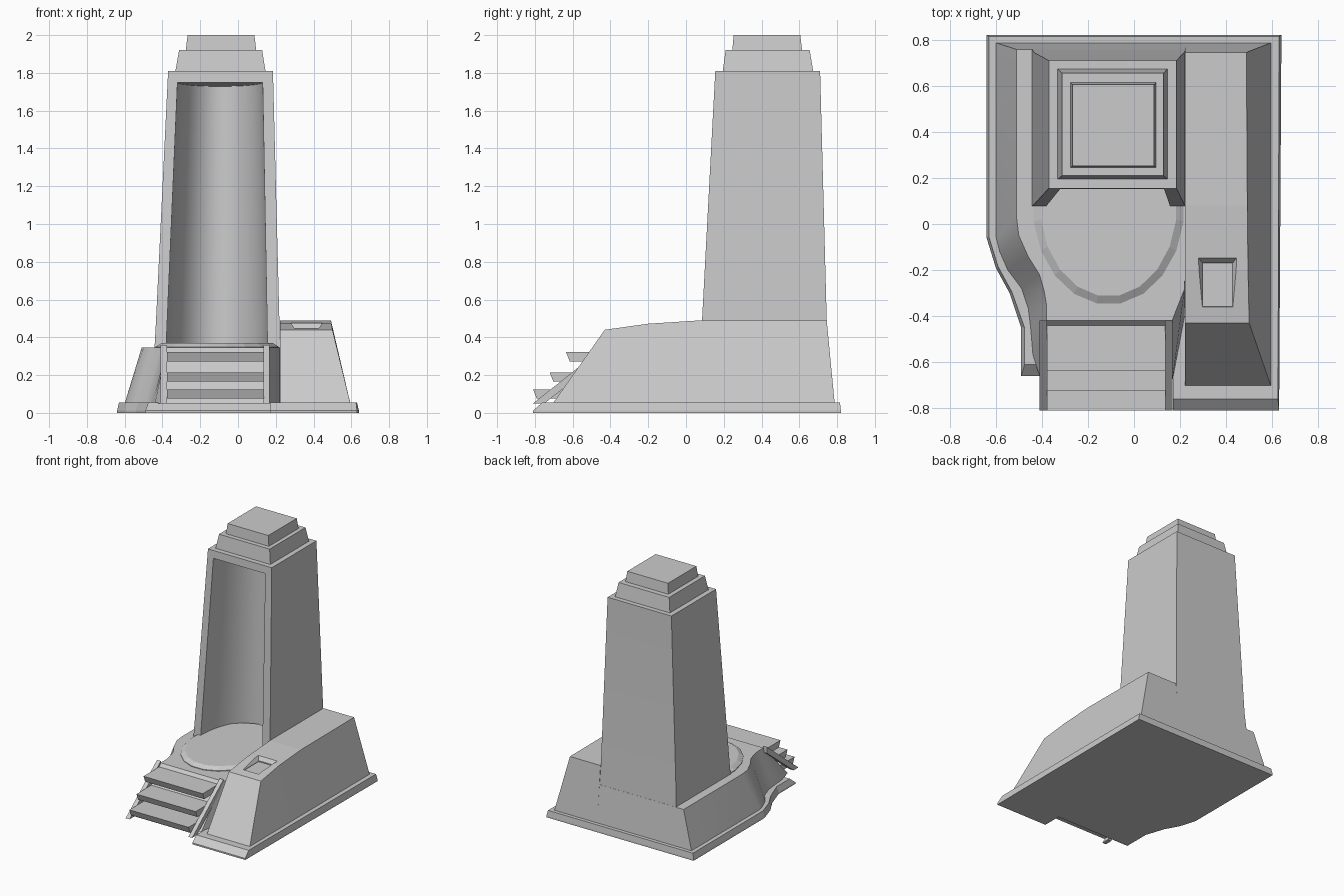
import bpy
from math import cos, sin, radians, pi

if "Cube" in bpy.data.objects:
    bpy.data.objects.remove(bpy.data.objects["Cube"])


def loft(name, rings):
    """Skin matching closed rings of points and cap both ends."""
    n = len(rings[0])
    verts = [p for r in rings for p in r]
    faces = [(a * n + i, a * n + (i + 1) % n, (a + 1) * n + (i + 1) % n, (a + 1) * n + i)
             for a in range(len(rings) - 1) for i in range(n)]
    faces += [tuple(reversed(range(n))), tuple(range(len(verts) - n, len(verts)))]
    mesh = bpy.data.meshes.new(name)
    mesh.from_pydata(verts, [], faces)
    ob = bpy.data.objects.new(name, mesh)
    bpy.context.collection.objects.link(ob)
    activate(ob)
    bpy.ops.object.mode_set(mode='EDIT')
    bpy.ops.mesh.select_all(action='SELECT')
    bpy.ops.mesh.normals_make_consistent(inside=False)
    bpy.ops.object.mode_set(mode='OBJECT')
    return ob


def activate(ob):
    bpy.ops.object.select_all(action='DESELECT')
    ob.select_set(True)
    bpy.context.view_layer.objects.active = ob


def smooth(ob):
    activate(ob)
    bpy.ops.object.shade_smooth_by_angle(angle=radians(30))


def rect(x0, x1, y0, y1, z):
    return [(x0, y0, z), (x1, y0, z), (x1, y1, z), (x0, y1, z)]


def flat(points, z):
    return [(x, y, z) for x, y in points]


def ellipse(cx, cy, rx, ry, z, n, slope=0.0):
    angles = [2 * pi * (i + 0.5) / n - pi / 2 for i in range(n)]
    return [(cx + rx * cos(a), cy + ry * sin(a), z - slope * ry * sin(a)) for a in angles]


def prism_x(name, profile, x0, x1):
    return loft(name, [[(x, y, z) for y, z in profile] for x in (x0, x1)])


def cut(ob, cutter):
    cutter.hide_render = True
    mod = ob.modifiers.new("cut", 'BOOLEAN')
    mod.object, mod.operation, mod.solver = cutter, 'DIFFERENCE', 'EXACT'
    activate(ob)
    bpy.ops.object.modifier_apply(modifier=mod.name)
    bpy.data.objects.remove(cutter)


# Base plate with chamfered edge
plate_low = [(-.64, .82), (-.64, -.06), (-.60, -.19), (-.54, -.30), (-.49, -.45),
             (-.49, -.66), (.17, -.66), (.17, -.81), (.63, -.81), (.64, .82)]
plate_top = [(-.63, .815), (-.63, -.055), (-.59, -.185), (-.53, -.295), (-.475, -.45),
             (-.475, -.61), (.17, -.61), (.17, -.76), (.625, -.76), (.63, .815)]
loft("base_plate", [flat(plate_low, 0), flat(plate_low, .012), flat(plate_top, .055)])

# Low platform with curved, sloping left flank
foot = [(-.60, .787), (-.60, -.06), (-.585, -.12), (-.55, -.20), (-.49, -.28), (-.46, -.37),
        (-.45, -.45), (-.44, -.57), (-.40, -.69), (.165, -.69), (.22, -.40), (.23, .787)]
crest = [(-.51, .758), (-.51, .03), (-.50, -.05), (-.46, -.14), (-.41, -.22), (-.39, -.29),
         (-.38, -.35), (-.38, -.40), (-.38, -.42), (.165, -.42), (.22, -.28), (.23, .758)]
smooth(loft("platform", [flat(foot, .05), flat(crest, .345)]))

# Round raised floor with bevelled rim
loft("round_floor", [ellipse(-.11, .08, .33, .43, .335, 20),
                     ellipse(-.11, .08, .33, .43, .35, 20),
                     ellipse(-.11, .08, .297, .395, .37, 20)])

# Tapered tower with hollow niche
tower = loft("tower", [rect(-.448, .225, .07, .76, .20),
                       rect(-.442, .222, .078, .757, .345),
                       rect(-.434, .219, .085, .745, .49),
                       rect(-.37, .185, .155, .71, 1.81)])
cut(tower, loft("niche_cutter", [ellipse(-.1125, .08, .27, .43, .32, 48),
                                 ellipse(-.095, .152, .226, .36, 1.75, 48, .06)]))
smooth(tower)

# Stepped crown
loft("crown_lower", [rect(-.333, .147, .193, .675, 1.80), rect(-.312, .128, .21, .655, 1.92)])
loft("crown_upper", [rect(-.277, .097, .245, .615, 1.915), rect(-.267, .087, .252, .605, 2.0)])

# Tall right flank: stations are (foot y, crest y, crest x, crest z)
stations = [(.787, .745, .488, .49), (.08, .08, .492, .49),
            (-.2, -.2, .495, .472), (-.705, -.43, .50, .44)]
flank = loft("right_flank", [[(.222, yf, .05), (.595, yf, .05), (xt, yc, zt), (.222, yc, zt)]
                             for yf, yc, xt, zt in stations])
cut(flank, loft("panel_cutter", [rect(.298, .428, -.358, -.17, .44),
                                 rect(.298, .428, -.358, -.17, .448),
                                 rect(.27, .455, -.39, -.135, .49)]))

# Three overhanging steps
for i, (front, top) in enumerate([(-.635, .322), (-.722, .215), (-.81, .125)]):
    prism_x(f"step_{i + 1}", [(front, top), (front + .02, top - .05),
                              (front + .19, top - .05), (front + .215, top)], -.377, .137)

# Slanted stair side rails
for side, x in (("left", -.41), ("right", .135)):
    prism_x(f"{side}_stair_rail", [(-.42, .36), (-.81, .05), (-.75, .05), (-.42, .31)], x, x + .033)
